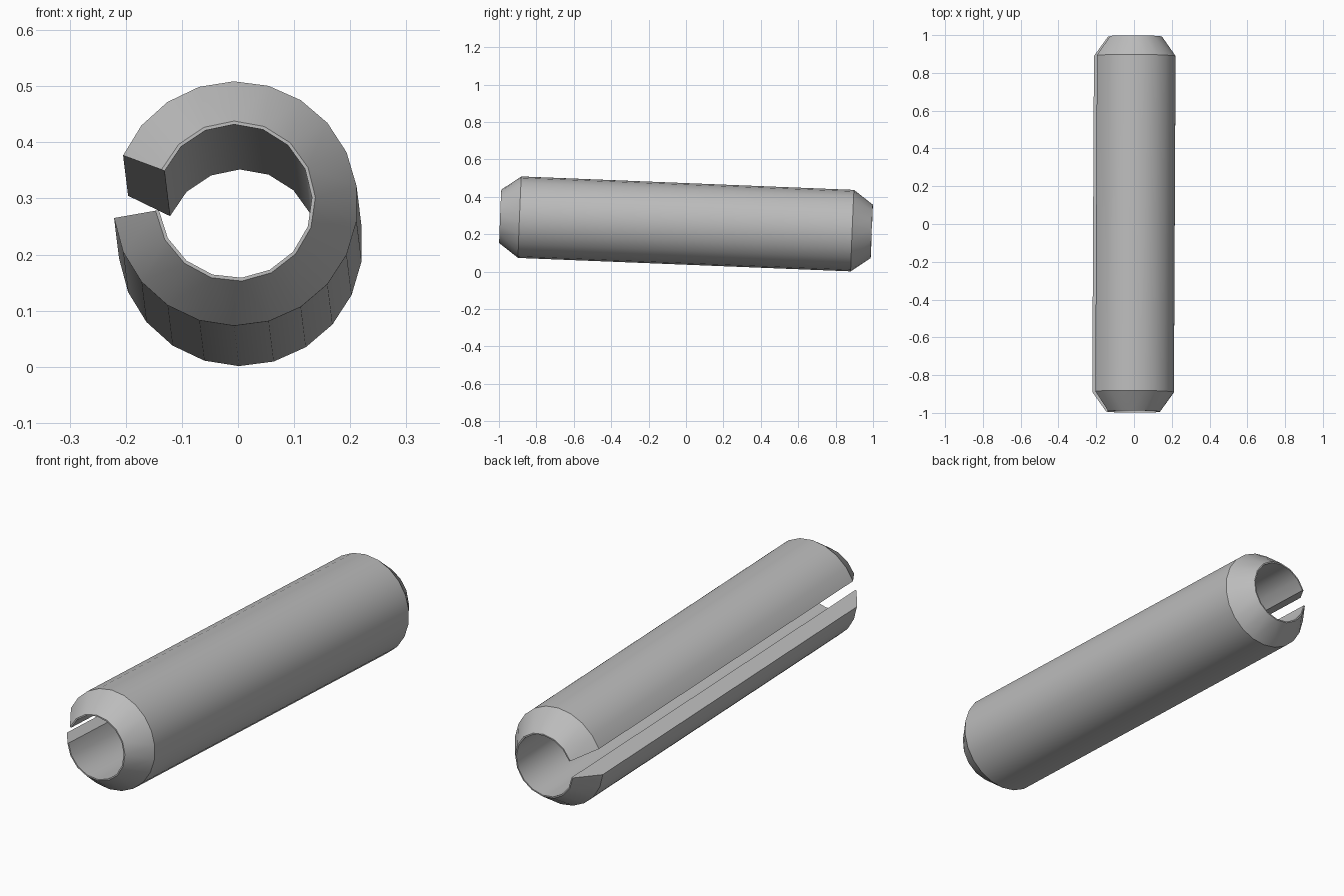
import bpy, bmesh, math

cube = bpy.data.objects.get("Cube")
if cube:
    bpy.data.objects.remove(cube, do_unlink=True)

OUTER_R, LIP_R, BORE_R = 0.218, 0.143, 0.137
HALF_LENGTH, CHAMFER_Y = 0.994, 0.89
OUTER_STEPS, BORE_STEPS = 20, 15
SLOT_TOP, SLOT_BOTTOM = math.radians(156.8), math.radians(-173.2)

steel = bpy.data.materials.new("grey steel")
steel.use_nodes = True
colour = (0.5, 0.5, 0.5, 1)
steel.diffuse_color = colour
steel.node_tree.nodes["Principled BSDF"].inputs["Base Color"].default_value = colour

bm = bmesh.new()


def arc(radius, y, steps):
    """Open ring running from one slot wall round to the other."""
    verts = []
    for i in range(steps + 1):
        a = SLOT_TOP + (SLOT_BOTTOM - SLOT_TOP) * i / steps
        verts.append(bm.verts.new((radius * math.cos(a), y, radius * math.sin(a))))
    return verts


def bridge(a, b):
    """Fill between two arcs, which may have different step counts."""
    na, nb = len(a) - 1, len(b) - 1
    if na == nb:
        for i in range(na):
            bm.faces.new((a[i], a[i + 1], b[i + 1], b[i]))
        return
    i = j = 0
    while i < na or j < nb:
        if j == nb or (i < na and (i + 1) * nb <= (j + 1) * na):
            bm.faces.new((a[i], a[i + 1], b[j]))
            i += 1
        else:
            bm.faces.new((a[i], b[j + 1], b[j]))
            j += 1


# Closed wall profile: outside, chamfers, thin end lips and bore
rings = [
    arc(OUTER_R, -CHAMFER_Y, OUTER_STEPS),
    arc(OUTER_R, CHAMFER_Y, OUTER_STEPS),
    arc(LIP_R, HALF_LENGTH, BORE_STEPS),
    arc(BORE_R, HALF_LENGTH, BORE_STEPS),
    arc(BORE_R, -HALF_LENGTH, BORE_STEPS),
    arc(LIP_R, -HALF_LENGTH, BORE_STEPS),
]
for k, ring in enumerate(rings):
    bridge(ring, rings[(k + 1) % len(rings)])

# Flat walls of the slot
for end in (0, -1):
    bm.faces.new([ring[end] for ring in rings])

bmesh.ops.recalc_face_normals(bm, faces=bm.faces)
mesh = bpy.data.meshes.new("slotted_pin")
bm.to_mesh(mesh)
bm.free()
mesh.materials.append(steel)

# The pin lies slightly tipped, front end up
pin = bpy.data.objects.new("slotted_pin", mesh)
pin.location = (0, 0, 0.255)
pin.rotation_euler = (-0.0404, 0, -0.005)
bpy.context.collection.objects.link(pin)
bpy.context.view_layer.objects.active = pin
pin.select_set(True)
bpy.ops.object.shade_smooth_by_angle(angle=math.radians(30))
